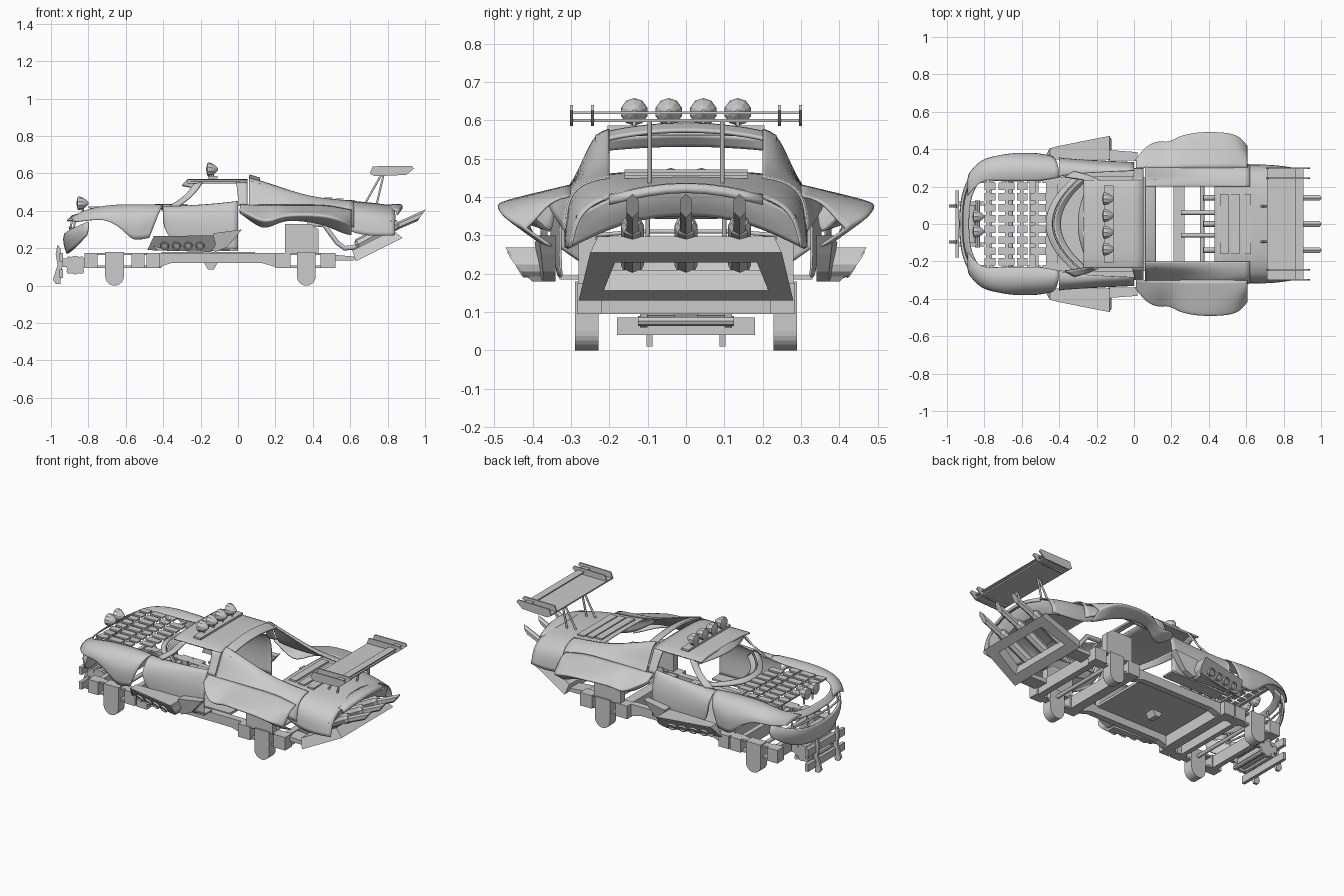
import bpy, bmesh, math
from mathutils import Vector

def make(name, verts, faces, smooth=False):
    me = bpy.data.meshes.new(name)
    me.from_pydata(verts, [], faces)
    bm = bmesh.new(); bm.from_mesh(me)
    bmesh.ops.recalc_face_normals(bm, faces=bm.faces)
    for f in bm.faces: f.smooth = smooth
    bm.to_mesh(me); bm.free()
    ob = bpy.data.objects.new(name, me)
    bpy.context.collection.objects.link(ob)
    return ob

def mirror(ob):
    m = ob.modifiers.new("Mirror", 'MIRROR')
    m.use_axis = (False, True, False)
    m.merge_threshold = 0.0005
    return ob

def loft(name, rows, t=0.006, sub=2):
    """Mirrored sheet-metal panel through rows of points."""
    n = len(rows[0])
    faces = [(i*n+j, i*n+j+1, (i+1)*n+j+1, (i+1)*n+j)
             for i in range(len(rows)-1) for j in range(n-1)]
    ob = mirror(make(name, [p for r in rows for p in r], faces, True))
    s = ob.modifiers.new("Subsurf", 'SUBSURF'); s.levels = s.render_levels = sub
    s.boundary_smooth = 'PRESERVE_CORNERS'
    so = ob.modifiers.new("Solid", 'SOLIDIFY'); so.thickness = t; so.offset = 0
    return ob

def stations(name, data, **k):
    return loft(name, [[(x, y, z) for y, z in pts] for x, pts in data], **k)

def box(name, x0, x1, y0, y1, z0, z1, mir=False):
    return extrude(name, [(x0, z0), (x1, z0), (x1, z1), (x0, z1)], y0, y1, mir)

def extrude(name, prof, y0, y1, mir=False):
    """Side profile (x, z) from y0 to y1; y1 may be a function of x and z."""
    n = len(prof)
    v = [(x, y0, z) for x, z in prof] + [(x, y1(x, z) if callable(y1) else y1, z) for x, z in prof]
    f = [tuple(range(n)), tuple(range(n, 2*n))]
    f += [(i, (i+1) % n, n+(i+1) % n, n+i) for i in range(n)]
    ob = make(name, v, f)
    return mirror(ob) if mir else ob

def lathe(name, c, prof, d=(1, 0, 0), n=10):
    """Turned shape: (offset, radius) profile about direction d."""
    q = Vector((0, 0, 1)).rotation_difference(Vector(d))
    v = [Vector(c) + q @ Vector((r*math.cos(2*math.pi*i/n), r*math.sin(2*math.pi*i/n), o))
         for o, r in prof for i in range(n)]
    f = [(k*n+i, k*n+(i+1) % n, (k+1)*n+(i+1) % n, (k+1)*n+i)
         for k in range(len(prof)-1) for i in range(n)]
    f += [tuple(range(n)), tuple(range(len(v)-n, len(v)))]
    return make(name, v, f)

def tube(name, pts, r):
    cu = bpy.data.curves.new(name, 'CURVE')
    cu.dimensions = '3D'; cu.bevel_depth = r; cu.bevel_resolution = 1; cu.use_fill_caps = True
    sp = cu.splines.new('POLY'); sp.points.add(len(pts)-1)
    for p, c in zip(sp.points, pts): p.co = (*c, 1)
    ob = bpy.data.objects.new(name, cu)
    bpy.context.collection.objects.link(ob)
    return ob

# Front fenders with wheel arch and swept-back trailing edge
loft("front_fender", [
    [(-.89, .15, .36), (-.89, .19, .365), (-.89, .23, .36), (-.885, .255, .35), (-.88, .27, .34)],
    [(-.82, .24, .40), (-.82, .27, .405), (-.82, .305, .40), (-.82, .335, .375), (-.82, .345, .345)],
    [(-.72, .23, .415), (-.72, .28, .43), (-.72, .33, .415), (-.72, .365, .385), (-.72, .365, .36)],
    [(-.63, .23, .42), (-.63, .28, .437), (-.63, .34, .42), (-.63, .38, .37), (-.63, .38, .315)],
    [(-.56, .23, .42), (-.56, .28, .437), (-.56, .34, .42), (-.565, .385, .35), (-.57, .37, .245)],
    [(-.50, .23, .42), (-.50, .28, .437), (-.50, .34, .42), (-.51, .385, .35), (-.53, .37, .245)],
    [(-.40, .25, .42), (-.40, .28, .435), (-.41, .33, .415), (-.43, .365, .37), (-.475, .365, .255)]])
# Doors
stations("door", [
    (-.40, [(.25, .42), (.30, .43), (.34, .39), (.355, .36), (.355, .34)]),
    (-.38, [(.26, .42), (.31, .425), (.345, .38), (.35, .31), (.345, .26)]),
    (-.28, [(.27, .425), (.31, .425), (.34, .37), (.345, .28), (.335, .20)]),
    (-.12, [(.28, .435), (.305, .43), (.33, .36), (.335, .27), (.33, .19)]),
    (0, [(.285, .45), (.30, .44), (.325, .37), (.33, .29), (.325, .19)])])
# Nose rim, bumper lip and inner intake bars
loft("nose_rim", [
    [(-.915, 0, .345), (-.91, .12, .345), (-.88, .21, .35), (-.83, .29, .36)],
    [(-.885, 0, .375), (-.88, .12, .375), (-.85, .2, .385), (-.80, .26, .405)]])
loft("front_bumper", [
    [(-.925, 0, .275), (-.92, .12, .28), (-.89, .23, .30), (-.80, .32, .34)],
    [(-.935, 0, .24), (-.93, .12, .245), (-.90, .24, .265), (-.80, .34, .31)],
    [(-.915, 0, .17), (-.905, .12, .175), (-.87, .23, .20), (-.81, .33, .27)]], t=.012)
tube("grille_bar", [(-.87, -.24, .30), (-.90, -.12, .31), (-.90, .12, .31), (-.87, .24, .30)], .006)
for s in (-1, 1):
    for y in (.1, .22):
        tube("nose_strut", [(-.92+y*.15, s*y, .27), (-.90+y*.15, s*y, .36)], .006)
# Hood slats on cross bars
for i in range(8):
    y = (i-3.5)*.058
    for x0, x1 in ((-.80, -.74), (-.725, -.64), (-.625, -.57), (-.555, -.47)):
        if not (x1 > -.5 and abs(y) > .19):
            box("hood_slat", x0, x1, y-.02, y+.02, .415, .424)
for x in (-.78, -.68, -.60, -.52):
    box("hood_cross_bar", x-.01, x+.01, -.235, .235, .406, .416)

# Cowl, windscreen frame and pillars
def arc(x0, x1, w, z0, z1):
    return [(x0+(x1-x0)*k*k, w*k, z0+(z1-z0)*k*k) for k in (0, .35, .7, 1)]
loft("cowl", [arc(-.475, -.30, .27, .41, .425), arc(-.445, -.27, .265, .43, .43)], t=.014)
loft("inner_cowl", [arc(-.435, -.27, .25, .425, .425), arc(-.40, -.25, .24, .40, .40)], t=.01)
loft("visor", [arc(-.30, -.23, .23, .535, .52), arc(-.27, -.22, .23, .565, .55)], t=.01)
loft("windscreen_pillar", [
    [(-.37, .25, .42), (-.28, .24, .475), (-.23, .225, .55)],
    [(-.32, .28, .425), (-.24, .26, .48), (-.19, .235, .55)]], t=.01)
# Roof and door pillar
stations("roof", [(x, [(0, .566), (.13, .565), (.2, .56), (.235, .55)]) for x in (-.27, -.15, .05)], t=.01)
loft("door_pillar", [[(-.01, .235, .55), (0, .265, .49), (0, .295, .43)],
                     [(.05, .235, .55), (.05, .265, .49), (.05, .295, .43)]], t=.01)
# Rear arch and buttress shell
stations("rear_arch", [(x, [(0, z), (.12, z-.008), (.21, z-.025), (.235, z-.035)])
                       for x, z in ((.06, .592), (.085, .585), (.115, .575))], t=.01)
stations("rear_shell", [
    (.06, [(.20, .575), (.235, .565), (.265, .50), (.30, .425), (.33, .40)]),
    (.12, [(.20, .56), (.235, .55), (.265, .49), (.30, .425), (.33, .39)]),
    (.25, [(.20, .515), (.235, .51), (.268, .465), (.31, .415), (.34, .38)]),
    (.38, [(.20, .475), (.23, .475), (.27, .45), (.32, .415), (.36, .38)]),
    (.50, [(.20, .46), (.23, .458), (.28, .44), (.32, .41), (.35, .36)]),
    (.62, [(.20, .45), (.23, .447), (.28, .43), (.31, .39), (.315, .31)])])
# Two-lobed rear wheel flares: (x, outer y, outer z, lower y, lower z), crisp lip from paired points
flare = [(.01, .35, .405, .34, .39), (.07, .425, .375, .345, .345), (.13, .45, .345, .35, .305),
         (.185, .435, .35, .37, .32), (.24, .475, .375, .40, .35), (.34, .495, .38, .415, .35),
         (.47, .495, .375, .41, .325), (.56, .48, .35, .39, .28), (.605, .42, .32, .35, .272)]
stations("rear_flare", [
    (x, [(.30, .43-max(0, x-.47)*.2), (.30+(oy-.30)*.45, .425-(.43-oz)*.3), (oy-.02, oz+.01),
         (oy, oz), (oy-.015, oz-.012), (ly, lz)]) for x, oy, oz, ly, lz in flare])
# Tail deck, louvres, fascia and lip
stations("tail_deck", [
    (.43, [(0, .465), (.12, .463), (.2, .46), (.25, .45), (.30, .43), (.31, .40)]),
    (.60, [(0, .452), (.12, .45), (.2, .445), (.27, .42), (.31, .37), (.315, .275)]),
    (.74, [(0, .44), (.12, .435), (.2, .425), (.27, .40), (.31, .35), (.315, .265)]),
    (.84, [(0, .425), (.12, .42), (.19, .405), (.25, .38), (.285, .34), (.30, .27)])])
loft("tail_fascia", [
    [(.845, 0, .425), (.84, .12, .42), (.83, .2, .40), (.82, .285, .35)],
    [(.83, 0, .39), (.83, .12, .385), (.82, .21, .36), (.80, .30, .31)],
    [(.80, 0, .355), (.80, .12, .345), (.79, .22, .31), (.78, .31, .265)]])
loft("tail_lip", [
    [(.80, 0, .43), (.80, .1, .425), (.79, .2, .40)],
    [(.885, 0, .44), (.88, .1, .43), (.86, .2, .405)],
    [(.875, 0, .415), (.87, .1, .405), (.85, .2, .38)]], t=.01, sub=1)
for x in (.46, .52, .58):
    box("deck_louvre", x, x+.045, -.16, .16, .462-(x-.46)*.12, .472-(x-.46)*.12)

# Rear wing on twin A-shaped stays
box("wing_blade", .71, .90, -.295, .295, .595, .604)
box("wing_flap", .86, .905, -.295, .295, .617, .623)
for y in (.24, .295):
    extrude("wing_end_plate", [(.705, .60), (.73, .585), (.90, .592), (.94, .625), (.93, .64), (.72, .638)], y, y+.008, True)
for s in (-1, 1):
    tube("wing_stay_front", [(.68, s*.095, .44), (.77, s*.095, .60)], .006)
    tube("wing_stay_rear", [(.74, s*.095, .43), (.78, s*.095, .60)], .006)

# Spotlights on roof rail and nose
lamp = [(-.033, .008), (-.027, .034), (-.018, .036), (-.002, .032), (.016, .02), (.03, .006)]
box("roof_lamp_rail", -.16, -.11, -.205, .205, .574, .586)
for y in (-.135, -.045, .045, .135):
    lathe("roof_spotlight", (-.137, y, .622), lamp)
    tube("roof_lamp_stem", [(-.135, y, .58), (-.135, y, .60)], .006)
for y in (-.04, .04):
    lathe("nose_spotlight", (-.83, y, .44), lamp)
    tube("nose_lamp_stem", [(-.83, y, .37), (-.83, y, .42)], .006)

# Side pods leaning outward, with four round outlets
def lean(x, z): return .405+.2*(x+.45)-.75*(.265-z)
extrude("side_pod", [(-.485, .19), (-.45, .265), (-.13, .268), (-.12, .22), (-.145, .18)], .345, lean, True)
extrude("pod_tail", [(-.14, .19), (-.13, .28), (.02, .30), (-.02, .25), (-.06, .205), (-.12, .18)],
        .34, lambda x, z: .40-.1*(x+.14)-.2*(.30-z), True)
stad = [(cx+.036*math.cos(a), .224+.036*math.sin(a)) for cx, a0 in ((-.155, -90), (-.42, 90))
        for a in [math.radians(a0+k*30) for k in range(7)]]
extrude("outlet_panel", stad, .37, lambda x, z: lean(x, z)+.006, True)
for i in range(4):
    x = -.39+i*.063
    mirror(lathe("side_outlet", (x, lean(x, .222)-.01, .222), [(0, .024), (.025, .024), (.025, .018), (.018, .016)],
                 (-.15, .85, -.5), 16))

# Chassis rails, blocks, crossmembers and floor
extrude("main_rail", [(-.42, .10), (-.36, .12), (.13, .12), (.20, .10), (.20, .175), (-.42, .175)], .21, .25, True)
for x0, x1 in ((-.82, -.75), (-.57, -.50), (-.49, -.42), (.20, .28), (.44, .52)):
    box("chassis_block", x0, x1, .22, .285, .095, .175, True)
for x0, x1 in ((-.75, -.56), (-.50, -.48), (.28, .45)):
    for z in (.095, .163):
        box("chassis_link", x0, x1, .23, .27, z, z+.012, True)
for x0, x1 in ((-.79, -.76), (-.56, -.53), (-.47, -.41), (.21, .27), (.47, .51)):
    box("crossmember", x0, x1, -.23, .23, .095, .17)
box("floor", -.41, .09, -.21, .21, .165, .18)
box("floor_sill", -.38, .0, .25, .33, .185, .195, True)
extrude("skid", [(-.18, .12), (-.16, .085), (-.13, .085), (-.11, .12)], -.03, .03)
extrude("rear_tower", [(.25, .17), (.43, .17), (.43, .30), (.39, .33), (.25, .33)], .235, .28, True)
# Rounded axle legs
for cx in (-.66, .365):
    prof = [(cx+.05*math.cos(math.radians(a)), .05+.05*math.sin(math.radians(a))) for a in range(180, 361, 15)]
    extrude("wheel_leg", prof + [(cx+.05, .18), (cx-.05, .18)], .228, .29, True)
    tube("axle", [(cx, -.24, .135), (cx, .24, .135)], .012)

# Front winch and guard
wp = [(o, r) for o, r in ((-.12, .03), (-.12, .05), (-.10, .05), (-.10, .035), (.10, .035), (.10, .05), (.12, .05), (.12, .03))]
lathe("winch", (-.87, 0, .11), wp, (0, 1, 0), 12)
for a in range(45, 360, 90):
    c = (-.87+.048*math.cos(math.radians(a)), 0, .11+.048*math.sin(math.radians(a)))
    lathe("winch_bolt", c, [(-.125, .013), (.125, .013)], (0, 1, 0), 8)
box("winch_mount", -.94, -.80, .10, .12, .10, .145, True)
for z0, z1 in ((.04, .085), (.13, .175)):
    box("front_guard", -.955, -.935, -.18, .18, z0, z1)
extrude("guard_fin", [(-.99, .03), (-.975, .01), (-.95, .01), (-.94, .11), (-.95, .20), (-.965, .22),
                      (-.975, .17), (-.965, .11)], .088, .103, True)

# Three exhausts with pointed tips above a sloping open tray
d = Vector((.24, 0, .125)).normalized()
for y in (-.14, 0, .14):
    tube("exhaust_pipe", [(.37, y, .33), (.46, y, .325), (.53, y, .23), (.57, y, .20), (.62, y, .205), (.70, y, .25)], .015)
    lathe("exhaust_muffler", (.63, y, .215), [(0, .018), (.015, .03), (.24, .03), (.255, .02)], d, 8)
    tip = lathe("exhaust_tip", (.82, y, .305), [(0, .018), (.17, .018)], (.17, 0, .075), 6)
    for v in tip.data.vertices[6:]:  # slanted cut
        v.co += Vector((d.x, 0, d.z)) * (v.co.z-.37)*2
for y in (-.06, .06):
    tube("engine_pipe", [(.25, y, .27), (.43, y, .27)], .012)
tray = []
for dx, dz, ins in ((0, 0, 0), (-.035, .05, .02), (-.02, .05, .075), (.0, .0, .065)):
    a = ins*.8
    tray += [(.63+dx+a, -.28+ins, .13+dz+a*.5), (.63+dx+a, .28-ins, .13+dz+a*.5),
             (.88+dx-a, .25-ins, .255+dz-a*.5), (.88+dx-a, -.25+ins, .255+dz-a*.5)]
make("exhaust_tray", tray, [(k*4+i, k*4+(i+1) % 4, ((k+1) % 4)*4+(i+1) % 4, ((k+1) % 4)*4+i)
                            for k in range(4) for i in range(4)])
extrude("tray_bracket", [(.51, .135), (.62, .135), (.63, .155), (.51, .165)], .15, .24, True)
